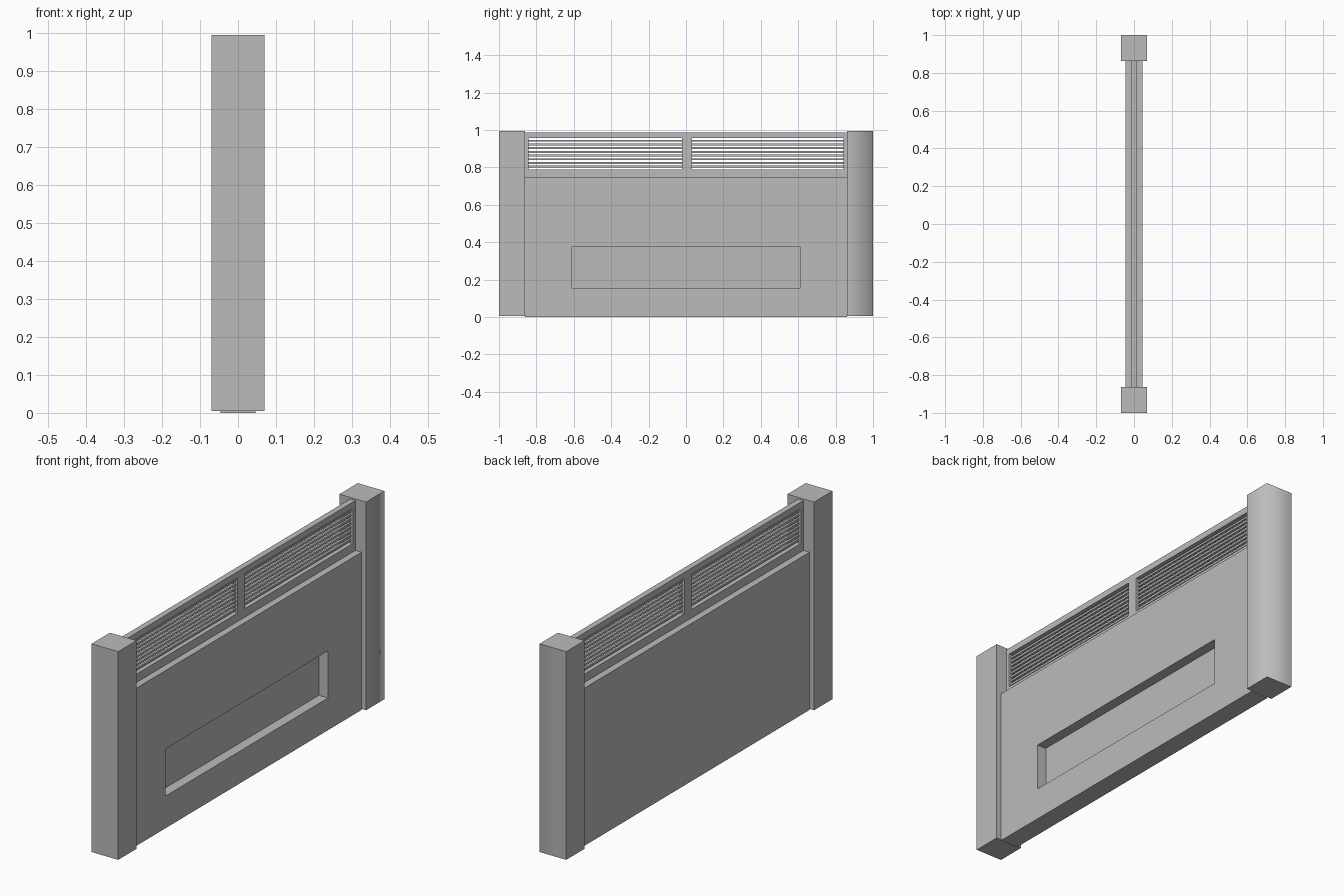
import bpy
import bmesh
from mathutils import Vector

cube = bpy.data.objects.get("Cube")
if cube:
    bpy.data.objects.remove(cube, do_unlink=True)

grey = bpy.data.materials.new("concrete_grey")
grey.use_nodes = True
COLOUR = (0.5, 0.5, 0.5, 1)
grey.diffuse_color = COLOUR
grey.node_tree.nodes["Principled BSDF"].inputs["Base Color"].default_value = COLOUR


def add_box(bm, low, high):
    """Add an axis-aligned box between two corners."""
    low, high = Vector(low), Vector(high)
    verts = bmesh.ops.create_cube(bm, size=1)["verts"]
    bmesh.ops.scale(bm, vec=high - low, verts=verts)
    bmesh.ops.translate(bm, vec=(low + high) / 2, verts=verts)


def make_object(name, bm):
    mesh = bpy.data.meshes.new(name)
    bm.to_mesh(mesh)
    bm.free()
    mesh.materials.append(grey)
    obj = bpy.data.objects.new(name, mesh)
    bpy.context.collection.objects.link(obj)
    return obj


def box(name, low, high):
    bm = bmesh.new()
    add_box(bm, low, high)
    return make_object(name, bm)


POST, INNER = 0.07, 0.862
PANEL, FRAME = 0.046, 0.014

# End posts
box("front_post", (-POST, -1, 0.005), (POST, -INNER, 0.995))
back_post = box("back_post", (-POST, INNER, 0.005), (POST, 1, 0.995))
# The outer corner of the back post is softly shaded
for face in back_post.data.polygons:
    face.use_smooth = face.normal.x > 0.5 or face.normal.y > 0.5

# Solid lower panel with a long recess on one side
bm = bmesh.new()
add_box(bm, (-PANEL, -INNER, 0), (PANEL, INNER, 0.75))
for axis, cuts in (("y", (-0.61, 0.61)), ("z", (0.153, 0.377))):
    for value in cuts:
        normal = Vector((0, axis == "y", axis == "z"))
        bmesh.ops.bisect_plane(bm, geom=bm.verts[:] + bm.edges[:] + bm.faces[:],
                               plane_co=normal * value, plane_no=normal)
recess = [f for f in bm.faces if f.normal.x > 0.9
          and abs(f.calc_center_median().y) < 0.1
          and 0.2 < f.calc_center_median().z < 0.3]
floor = bmesh.ops.extrude_face_region(bm, geom=recess)["geom"]
bmesh.ops.delete(bm, geom=recess, context="FACES")
bmesh.ops.translate(bm, vec=(-0.048, 0, 0),
                    verts=[g for g in floor if isinstance(g, bmesh.types.BMVert)])
bmesh.ops.recalc_face_normals(bm, faces=bm.faces[:])
make_object("lower_panel", bm)

# Upper frame: two rails and three uprights around the openings
LOW, HIGH = 0.79, 0.957
bm = bmesh.new()
add_box(bm, (-FRAME, -INNER, 0.75), (FRAME, INNER, LOW))
add_box(bm, (-FRAME, -INNER, HIGH), (FRAME, INNER, 0.987))
for start, end in ((-INNER, -0.843), (-0.022, 0.032), (0.843, INNER)):
    add_box(bm, (-FRAME, start, LOW), (FRAME, end, HIGH))
make_object("upper_frame", bm)

# Horizontal slats
COUNT = 8
pitch = (HIGH - LOW) / (COUNT + 0.5)
bm = bmesh.new()
for i in range(COUNT):
    z = LOW + pitch * (i + 0.75)
    for start, end in ((-0.843, -0.022), (0.032, 0.843)):
        add_box(bm, (-0.005, start, z - pitch / 4), (0.005, end, z + pitch / 4))
make_object("slats", bm)
